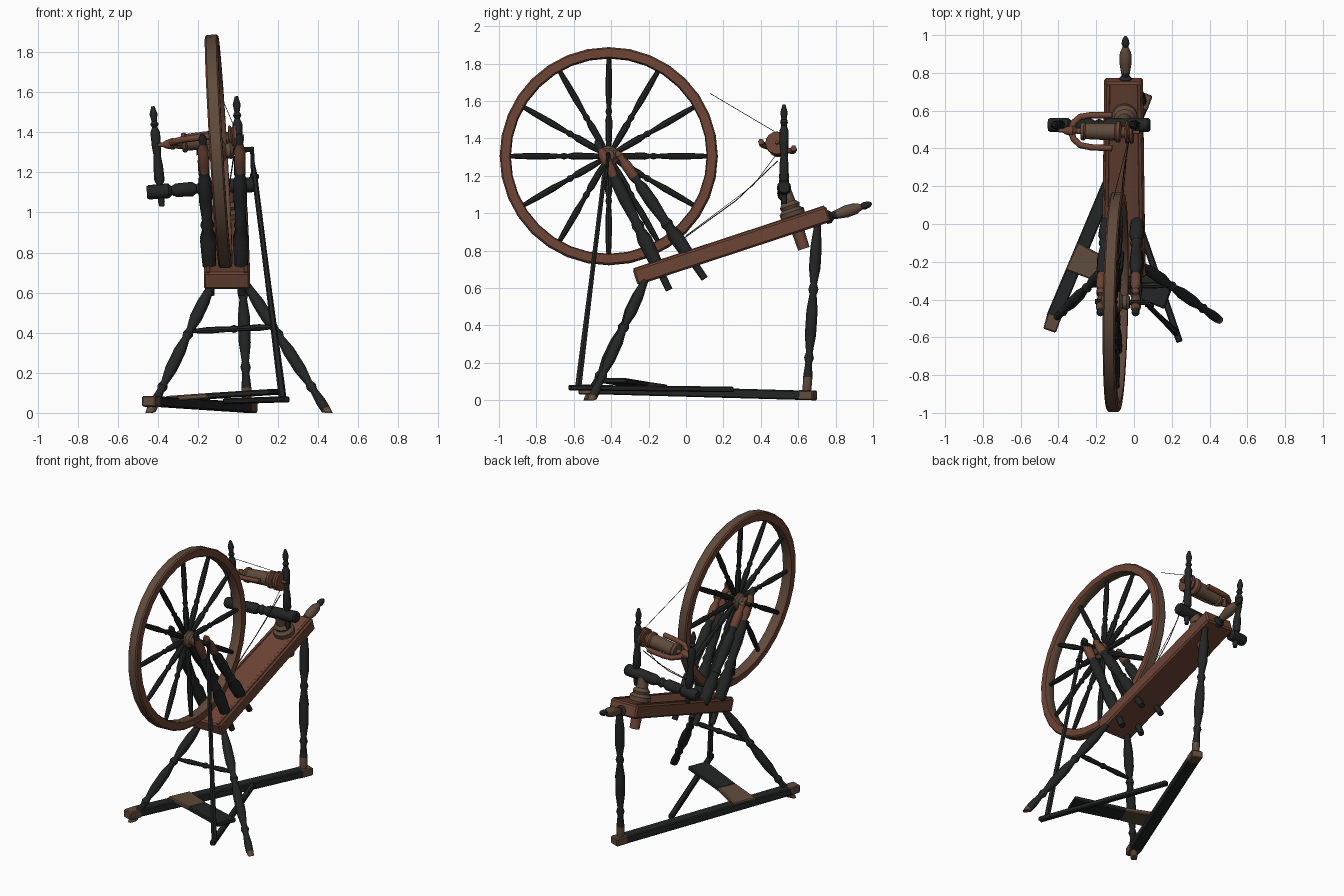
import bpy, bmesh, math
from mathutils import Vector as V


def material(name, rgb):
    m = bpy.data.materials.new(name)
    m.diffuse_color = (*rgb, 1)
    return m


MATS = [material("charcoal wood", (0.017, 0.018, 0.018)),
        material("red brown wood", (0.15, 0.058, 0.035)),
        material("taupe wood", (0.115, 0.07, 0.045)),
        material("thread", (0.03, 0.025, 0.02))]
DARK, RED, TAUPE, THREAD = range(4)


def finish(name, bm, smooth=True):
    bmesh.ops.recalc_face_normals(bm, faces=bm.faces)
    for v in bm.verts:
        v.co.z = max(v.co.z, 0)
    me = bpy.data.meshes.new(name)
    bm.to_mesh(me)
    bm.free()
    for m in MATS:
        me.materials.append(m)
    if smooth:
        me.shade_smooth()
        me.set_sharp_from_angle(angle=math.radians(35))
    ob = bpy.data.objects.new(name, me)
    bpy.context.collection.objects.link(ob)
    return ob


def turned(name, p0, p1, profile, mat=DARK, bands=(), segs=12, closed=False):
    """Lathe a (t, radius) profile around the line p0-p1; bands = (t0, t1, material)."""
    p0, p1 = V(p0), V(p1)
    d = p1 - p0
    n = d.normalized()
    a = n.cross(V((0, 1, 0)) if abs(n.y) < 0.8 else V((1, 0, 0))).normalized()
    b = n.cross(a)
    bm = bmesh.new()
    rings = []
    for t, r in profile:
        rings.append([bm.verts.new(p0 + d * t + (a * math.cos(q) + b * math.sin(q)) * r)
                      for q in (2 * math.pi * i / segs for i in range(segs))])
    k = len(rings)
    for j in range(k if closed else k - 1):
        tm = (profile[j][0] + profile[(j + 1) % k][0]) / 2
        m = next((bm_ for t0, t1, bm_ in bands if t0 <= tm <= t1), mat)
        for i in range(segs):
            q = (i + 1) % segs
            f = bm.faces.new((rings[j][i], rings[j][q], rings[(j + 1) % k][q], rings[(j + 1) % k][i]))
            f.material_index = m
    if not closed:
        for ring, t in ((rings[0], profile[0][0]), (rings[-1], profile[-1][0])):
            bm.faces.new(ring).material_index = next((x for t0, t1, x in bands if t0 <= t <= t1), mat)
    return finish(name, bm)


def board(name, p0, p1, w0, w1, h, mat=DARK, bevel=0.006):
    """Straight plank from p0 to p1, width tapering w0 to w1."""
    p0, p1 = V(p0), V(p1)
    d = (p1 - p0).normalized()
    s = d.cross(V((0, 0, 1))).normalized()
    u = s.cross(d)
    bm = bmesh.new()
    ends = [[bm.verts.new(p + s * w * i / 2 + u * h * j / 2)
             for i, j in ((-1, -1), (1, -1), (1, 1), (-1, 1))] for p, w in ((p0, w0), (p1, w1))]
    for e in ends:
        bm.faces.new(e)
    for i in range(4):
        q = (i + 1) % 4
        bm.faces.new((ends[0][i], ends[0][q], ends[1][q], ends[1][i]))
    if bevel:
        bmesh.ops.bevel(bm, geom=bm.edges[:], offset=bevel, segments=1, affect='EDGES')
    for f in bm.faces:
        f.material_index = mat
    return finish(name, bm, False)


def wire(name, pts, r, mat):
    cu = bpy.data.curves.new(name, 'CURVE')
    cu.dimensions = '3D'
    cu.bevel_depth = r
    cu.bevel_resolution = 1
    cu.use_fill_caps = True
    sp = cu.splines.new('POLY')
    sp.points.add(len(pts) - 1)
    for p, c in zip(sp.points, pts):
        p.co = (*c, 1)
    cu.materials.append(MATS[mat])
    bpy.context.collection.objects.link(bpy.data.objects.new(name, cu))


# Drive wheel: rim, hub, spokes, leaning slightly to the left
C = V((-0.097, -0.413, 1.305))
AX = V((1, -0.02, 0.06)).normalized()
UP = (V((0, 0, 1)) - AX * AX.z).normalized()
SIDE = UP.cross(AX)
rim = turned("wheel_rim", C - AX * 0.033, C + AX * 0.033,
             [(0, 0.53), (0, 0.575), (0.12, 0.583), (0.88, 0.583), (1, 0.575), (1, 0.53), (0.85, 0.524), (0.15, 0.524)],
             RED, segs=32, closed=True)
for f in rim.data.polygons:  # taupe tread, red-brown cheeks
    if abs(f.normal.dot(AX)) < 0.4:
        f.material_index = TAUPE
turned("wheel_hub", C - AX * 0.075, C + AX * 0.075,
       [(0, 0.03), (0.1, 0.042), (0.25, 0.035), (0.35, 0.055), (0.65, 0.055), (0.75, 0.035), (0.9, 0.042), (1, 0.03)], TAUPE)
for i in range(12):
    q = i * math.pi / 6
    d = UP * math.cos(q) + SIDE * math.sin(q)
    turned("wheel_spoke", C + d * 0.045, C + d * 0.53,
           [(0, 0.013), (0.12, 0.018), (0.3, 0.019), (0.36, 0.012), (0.4, 0.018), (0.44, 0.012),
            (0.62, 0.018), (0.85, 0.016), (1, 0.012)], segs=8)

# Axle, crank and footman rod
turned("axle", C - AX * 0.11, C + AX * 0.17, [(0, 0.013), (1, 0.013)], segs=8)
turned("crank_arm", (0.07, -0.415, 1.325), (0.075, -0.43, 1.18), [(0, 0.01), (1, 0.01)], segs=8)
turned("crank_pin", (0.06, -0.43, 1.185), (0.105, -0.43, 1.18), [(0, 0.01), (1, 0.01)], segs=8)
turned("footman_rod", (0.073, -0.43, 1.26), (0.222, -0.575, 0.08),
       [(0, 0.008), (0.06, 0.014), (0.5, 0.014), (0.95, 0.019), (1, 0.019)], segs=6)

# Sloping bench with raised edge strips
board("bench", (-0.055, -0.272, 0.657), (-0.055, 0.762, 0.997), 0.232, 0.205, 0.088, RED, 0.01)
for s in (-1, 1):
    board("bench_edge_strip", (-0.055 + s * 0.095, -0.28, 0.70), (-0.055 + s * 0.082, 0.74, 1.036),
          0.02, 0.02, 0.012, RED, 0.003)

# Handle at the high end of the bench
turned("bench_handle", (-0.045, 0.745, 0.975), (-0.045, 0.993, 1.052),
       [(0, 0.035), (0.1, 0.035), (0.16, 0.02), (0.24, 0.024), (0.45, 0.033), (0.65, 0.03), (0.78, 0.015),
        (0.84, 0.021), (0.95, 0.016), (1, 0.006)], TAUPE, [(0, 0.2, DARK), (0.8, 1, DARK)])

# Wheel posts and slanted braces, one pair each side
POST = [(0, 0.019), (0.17, 0.021), (0.18, 0.034), (0.34, 0.04), (0.4, 0.026), (0.43, 0.034), (0.46, 0.025),
        (0.6, 0.034), (0.72, 0.032), (0.76, 0.02), (0.8, 0.028), (0.9, 0.028), (0.94, 0.017), (0.97, 0.022), (1, 0.01)]
for x0, x1 in ((-0.135, -0.178), (0.018, 0.008)):
    turned("wheel_post", (x0, -0.09, 0.59), (x1, -0.48, 1.39), POST, DARK, [(0.76, 0.93, RED)])
    turned("wheel_post_brace", (x0, 0.10, 0.65), (x1, -0.37, 1.33), POST, DARK, [(0.8, 1, RED)])

# Three turned legs
LEG = [(0, 0.018), (0.06, 0.02), (0.16, 0.03), (0.28, 0.031), (0.37, 0.018), (0.4, 0.027), (0.43, 0.019),
       (0.52, 0.03), (0.66, 0.03), (0.76, 0.018), (0.79, 0.026), (0.82, 0.018), (0.9, 0.025), (0.96, 0.024), (1, 0.02)]
turned("front_leg_left", (-0.12, -0.21, 0.66), (-0.445, -0.53, -0.01), LEG, DARK, [(0.87, 1, TAUPE)])
turned("front_leg_right", (0.03, -0.21, 0.66), (0.455, -0.51, -0.01), LEG, DARK, [(0.955, 1, TAUPE)])
turned("back_leg", (0.012, 0.705, 0.97), (0.045, 0.645, 0.03), LEG, DARK, [(0.88, 1, TAUPE)])
turned("leg_stretcher", (-0.225, -0.325, 0.408), (0.185, -0.325, 0.43),
       [(0, 0.01), (0.2, 0.017), (0.45, 0.013), (0.5, 0.02), (0.55, 0.013), (0.8, 0.017), (1, 0.01)], segs=8)

# Base bar from left foot to back leg, with brown ends
board("base_bar", (-0.43, -0.5, 0.058), (0.055, 0.66, 0.026), 0.075, 0.07, 0.05)
board("base_bar_front_end", (-0.447, -0.565, 0.058), (-0.42, -0.48, 0.057), 0.07, 0.078, 0.054, TAUPE)
board("base_bar_back_end", (0.035, 0.61, 0.028), (0.065, 0.69, 0.026), 0.072, 0.072, 0.052, TAUPE)

# Treadle: arm to the footman and tapered foot plate
board("treadle_arm", (-0.06, 0.25, 0.058), (0.242, -0.625, 0.068), 0.035, 0.035, 0.03)
board("treadle_plate", (-0.13, -0.26, 0.085), (0.185, -0.385, 0.105), 0.13, 0.14, 0.028)
board("treadle_plate_heel", (-0.33, -0.17, 0.07), (-0.125, -0.262, 0.085), 0.16, 0.13, 0.028, TAUPE)

# Tension post through the bench
turned("tension_post", (-0.05, 0.63, 0.81), (-0.05, 0.525, 1.13),
       [(0, 0.032), (0.4, 0.035), (0.43, 0.065), (0.62, 0.068), (0.67, 0.05), (0.72, 0.056), (0.78, 0.038), (1, 0.034)],
       TAUPE, [(0, 0.41, RED)], 16)

# Horizontal cross bar carrying two upright maidens
turned("maiden_bar", (-0.455, 0.524, 1.10), (0.085, 0.524, 1.14),
       [(0, 0.03), (0.02, 0.036), (0.2, 0.037), (0.23, 0.022), (0.27, 0.034), (0.42, 0.036), (0.46, 0.022),
        (0.5, 0.034), (0.54, 0.024), (0.6, 0.036), (0.98, 0.038), (1, 0.03)])
MAIDEN = [(0, 0.012), (0.05, 0.017), (0.22, 0.016), (0.26, 0.026), (0.4, 0.024), (0.5, 0.018), (0.6, 0.023),
          (0.74, 0.024), (0.79, 0.013), (0.82, 0.021), (0.85, 0.013), (0.92, 0.02), (1, 0.008)]
turned("maiden_left", (-0.38, 0.524, 1.03), (-0.425, 0.524, 1.53), MAIDEN)
turned("maiden_right", (0.012, 0.524, 1.05), (-0.008, 0.524, 1.58), MAIDEN)

# Flyer: spindle, bobbin, whorl, U-shaped arms
F0, F1 = V((-0.40, 0.495, 1.335)), V((0.03, 0.485, 1.38))
turned("flyer_spindle", F0, F1,
       [(0, 0.009), (0.06, 0.012), (0.09, 0.02), (0.18, 0.03), (0.22, 0.015), (1, 0.009)], RED)
turned("bobbin", F0, F1,
       [(0.28, 0.015), (0.28, 0.047), (0.32, 0.05), (0.34, 0.042), (0.7, 0.046), (0.72, 0.056), (0.76, 0.056), (0.78, 0.03),
        (0.82, 0.03), (0.83, 0.06), (0.85, 0.062), (0.87, 0.05), (0.89, 0.062), (0.92, 0.06), (0.92, 0.01)],
       TAUPE, [(0.71, 1, RED)], 16)
half = [(0.15, 0.0), (0.19, 0.045), (0.27, 0.075), (0.4, 0.085), (0.66, 0.087)]
for s in (-1, 1):
    wire("flyer_arm", [F0.lerp(F1, t) + V((0, s * w, -s * w * 0.2)) for t, w in half], 0.017, RED)

# Drive band threads between wheel and whorl
wire("drive_band_upper", [(-0.11, 0.13, 1.64), (-0.02, 0.485, 1.43)], 0.0018, THREAD)
wire("drive_band_lower", [(-0.08, -0.02, 0.86), (-0.055, 0.27, 1.07), (-0.02, 0.49, 1.28)], 0.003, THREAD)
wire("yarn_lower", [(-0.07, 0.0, 0.88), (-0.04, 0.36, 1.15), (-0.02, 0.48, 1.31)], 0.0018, THREAD)
